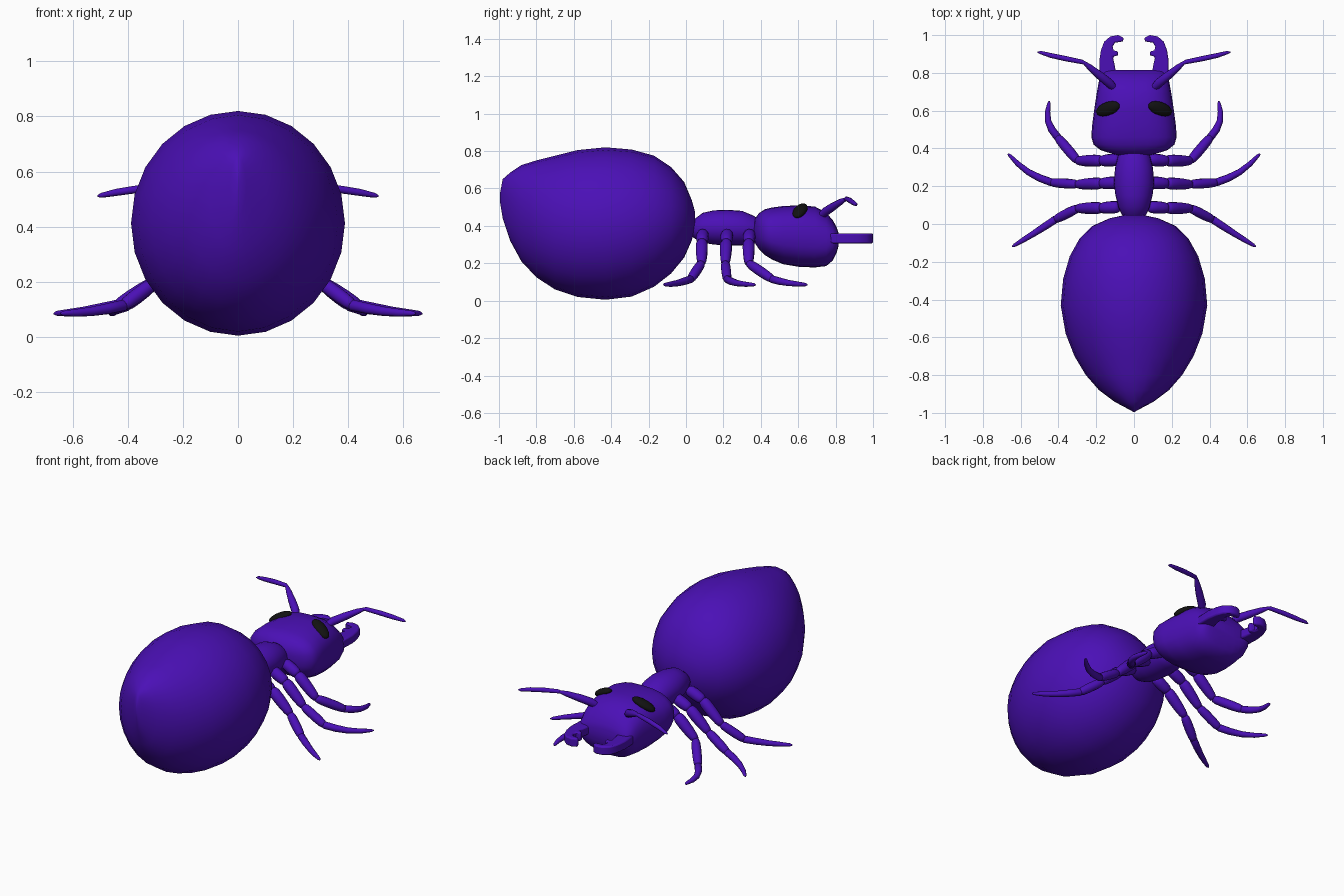
import bpy, bmesh, math
from mathutils import Vector, Matrix


def material(name, color):
    m = bpy.data.materials.new(name)
    m.diffuse_color = color
    return m


PURPLE = material("purple", (0.07, 0.005, 0.47, 1))
BLACK = material("black", (0.006, 0.006, 0.006, 1))


def finish(name, bm, mat=PURPLE, mirror=False, angle=60):
    bmesh.ops.recalc_face_normals(bm, faces=bm.faces)
    me = bpy.data.meshes.new(name)
    bm.to_mesh(me)
    bm.free()
    me.materials.append(mat)
    ob = bpy.data.objects.new(name, me)
    bpy.context.collection.objects.link(ob)
    bpy.ops.object.select_all(action='DESELECT')
    bpy.context.view_layer.objects.active = ob
    ob.select_set(True)
    bpy.ops.object.shade_smooth_by_angle(angle=math.radians(angle))
    if mirror:
        ob.modifiers.new("mirror", 'MIRROR').use_mirror_merge = False
    return ob


def skin(bm, rings):
    n = len(rings[0])
    vs = [[bm.verts.new(p) for p in r] for r in rings]
    for a, b in zip(vs, vs[1:]):
        for i in range(n):
            j = (i + 1) % n
            bm.faces.new((a[i], a[j], b[j], b[i]))
    bm.faces.new(vs[0])
    bm.faces.new(vs[-1])


def body(name, sections, power=2.0, n=24):
    # each section: y, bottom z, top z, half width
    rings = []
    for y, zb, zt, w in sections:
        ring = []
        for i in range(n):
            a = 2 * math.pi * i / n
            c, s = math.cos(a), math.sin(a)
            x = math.copysign(abs(c) ** (2 / power), c) * w
            z = math.copysign(abs(s) ** (2 / power), s) * (zt - zb) / 2
            ring.append((x, y, (zt + zb) / 2 + z))
        rings.append(ring)
    bm = bmesh.new()
    skin(bm, rings)
    return finish(name, bm)


def segment(bm, pts, radii, n=10):
    # tapered tube along a short path
    pts = [Vector(p) for p in pts]
    rings = []
    for i, (p, r) in enumerate(zip(pts, radii)):
        t = pts[min(i + 1, len(pts) - 1)] - pts[max(i - 1, 0)]
        u = t.cross(Vector((0.1, 0.2, 1))).normalized()
        v = t.cross(u).normalized()
        rings.append([p + r * (u * math.cos(2 * math.pi * k / n) + v * math.sin(2 * math.pi * k / n))
                      for k in range(n)])
    skin(bm, rings)


def bulge(bm, a, b, r0, r1):
    # limb segment pinched at both ends
    a, b = Vector(a), Vector(b)
    ts = (-0.04, 0, 0.12, 0.35, 0.65, 0.88, 1.0, 1.04)
    fs = (0.3, 0.7, 0.92, 1.0, 1.0, 0.92, 0.75, 0.3)
    segment(bm, [a.lerp(b, t) for t in ts], [f * (r0 + (r1 - r0) * t) for t, f in zip(ts, fs)])


# Abdomen, head and thorax
body("abdomen", [
    (-0.995, 0.53, 0.57, 0.003), (-0.98, 0.44, 0.65, 0.03), (-0.94, 0.32, 0.685, 0.105),
    (-0.88, 0.21, 0.725, 0.185), (-0.80, 0.125, 0.75, 0.255), (-0.70, 0.06, 0.775, 0.315),
    (-0.58, 0.02, 0.805, 0.362), (-0.43, 0.005, 0.82, 0.388), (-0.29, 0.022, 0.808, 0.375),
    (-0.17, 0.075, 0.775, 0.34), (-0.08, 0.145, 0.715, 0.29), (-0.01, 0.23, 0.635, 0.22),
    (0.03, 0.32, 0.54, 0.13), (0.047, 0.38, 0.48, 0.05)])
body("thorax", [
    (0.02, 0.35, 0.41, 0.03), (0.05, 0.33, 0.44, 0.065), (0.09, 0.31, 0.47, 0.083),
    (0.15, 0.30, 0.483, 0.098), (0.22, 0.295, 0.486, 0.107), (0.30, 0.295, 0.48, 0.1),
    (0.36, 0.30, 0.455, 0.085), (0.40, 0.33, 0.43, 0.06)])
body("head", [
    (0.357, 0.35, 0.40, 0.04), (0.37, 0.305, 0.44, 0.11), (0.39, 0.275, 0.468, 0.175),
    (0.42, 0.245, 0.488, 0.214), (0.46, 0.22, 0.498, 0.226), (0.52, 0.195, 0.506, 0.222),
    (0.61, 0.18, 0.51, 0.21), (0.69, 0.178, 0.503, 0.198), (0.75, 0.185, 0.47, 0.187),
    (0.785, 0.215, 0.43, 0.178), (0.805, 0.255, 0.395, 0.165), (0.815, 0.29, 0.365, 0.14)], power=2.5)

# Eyes
bm = bmesh.new()
place = (Matrix.Translation((0.138, 0.61, 0.481)) @ Matrix.Rotation(math.radians(-20), 4, 'Z')
         @ Matrix.Rotation(math.radians(27), 4, 'Y') @ Matrix.Diagonal((0.073, 0.036, 0.024, 1)))
bmesh.ops.create_uvsphere(bm, u_segments=20, v_segments=12, radius=1, matrix=place)
finish("eyes", bm, BLACK, mirror=True)

# Toothed mandibles
outline = [(0.09, 0.77), (0.18, 0.77), (0.184, 0.86), (0.175, 0.92), (0.158, 0.965), (0.125, 0.993),
           (0.085, 1.0), (0.052, 0.985), (0.06, 0.966), (0.10, 0.96), (0.113, 0.94), (0.108, 0.92),
           (0.083, 0.912), (0.086, 0.893), (0.112, 0.885), (0.103, 0.845)]
bm = bmesh.new()
face = bm.faces.new([bm.verts.new((x, y, 0.306)) for x, y in outline])
top = bmesh.ops.extrude_face_region(bm, geom=[face])
bmesh.ops.translate(bm, verts=[v for v in top["geom"] if isinstance(v, bmesh.types.BMVert)], vec=(0, 0, 0.054))
ob = finish("mandibles", bm, mirror=True, angle=45)
bev = ob.modifiers.new("bevel", 'BEVEL')
bev.width, bev.segments, bev.limit_method, bev.angle_limit = 0.008, 2, 'ANGLE', math.radians(65)

# Antennae
bm = bmesh.new()
segment(bm, [(0.105, 0.72, 0.45), (0.13, 0.745, 0.475), (0.18, 0.785, 0.502), (0.235, 0.83, 0.53), (0.268, 0.858, 0.545)],
        [0.018, 0.024, 0.022, 0.016, 0.008])
segment(bm, [(0.25, 0.848, 0.54), (0.275, 0.858, 0.545), (0.36, 0.875, 0.537), (0.44, 0.892, 0.525),
             (0.495, 0.908, 0.514), (0.51, 0.909, 0.511)], [0.007, 0.012, 0.014, 0.013, 0.009, 0.003])
finish("antennae", bm, mirror=True)

# Legs: hip, knee, ankle, foot middle, toe
legs = {
    "front_legs": [(0.175, 0.335, 0.315), (0.30, 0.335, 0.20), (0.405, 0.46, 0.115), (0.455, 0.545, 0.095), (0.449, 0.65, 0.085)],
    "middle_legs": [(0.175, 0.215, 0.315), (0.30, 0.21, 0.20), (0.435, 0.22, 0.115), (0.56, 0.275, 0.093), (0.668, 0.372, 0.085)],
    "rear_legs": [(0.175, 0.085, 0.315), (0.30, 0.083, 0.20), (0.415, 0.025, 0.115), (0.53, -0.05, 0.093), (0.645, -0.12, 0.085)],
}
for name, (hip, knee, ankle, mid, toe) in legs.items():
    bm = bmesh.new()
    bulge(bm, (0.08, hip[1] + 0.005, 0.36), hip, 0.035, 0.032)
    bulge(bm, hip, knee, 0.036, 0.027)
    bulge(bm, knee, ankle, 0.027, 0.026)
    a, m, t = Vector(ankle), Vector(mid), Vector(toe)
    segment(bm, [a - (m - a) * 0.12, a, a.lerp(m, 0.5) + (a.lerp(m, 0.5) - a.lerp(t, 0.25)) * 0.4, m,
                 m.lerp(t, 0.5) + (m.lerp(t, 0.5) - a.lerp(t, 0.75)) * 0.4, m.lerp(t, 0.9), t],
            [0.01, 0.021, 0.02, 0.017, 0.014, 0.009, 0.003])
    finish(name, bm, mirror=True)
